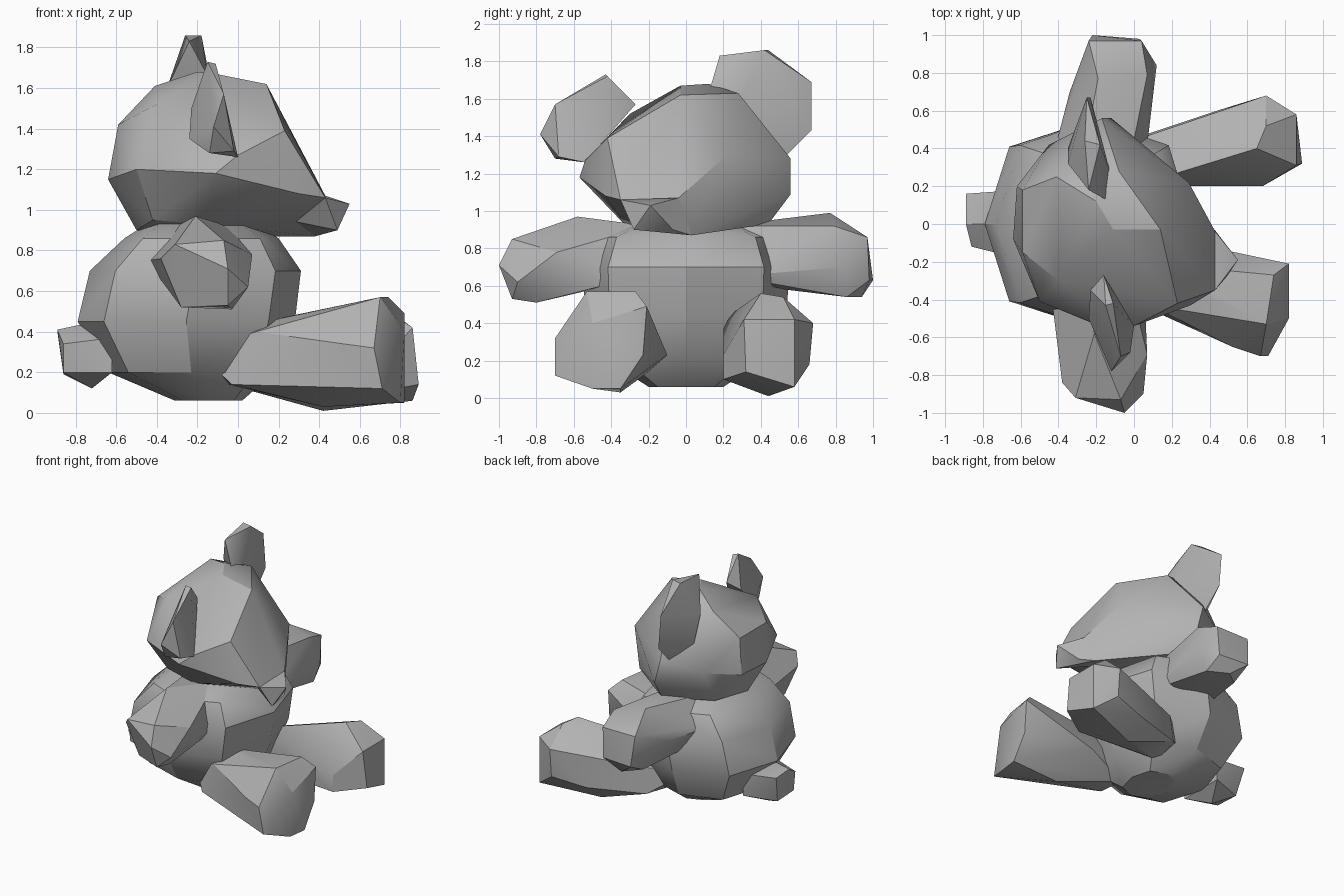
import bpy
import bmesh
from math import cos, sin, tau, radians, copysign

if "Cube" in bpy.data.objects:
    bpy.data.objects.remove(bpy.data.objects["Cube"], do_unlink=True)

# One plain grey for the whole toy
GREY = (0.45, 0.45, 0.45, 1.0)
grey = bpy.data.materials.new("plain grey")
grey.use_nodes = True
grey.diffuse_color = GREY
grey.node_tree.nodes["Principled BSDF"].inputs["Base Color"].default_value = GREY


def hull(name, corners):
    """Faceted solid wrapped around a few corner points."""
    bm = bmesh.new()
    for corner in corners:
        bm.verts.new(corner)
    result = bmesh.ops.convex_hull(bm, input=bm.verts[:])
    loose = set(result["geom_interior"]) | set(result["geom_unused"])
    spare = [item for item in loose if isinstance(item, bmesh.types.BMVert)]
    bmesh.ops.delete(bm, geom=spare, context="VERTS")
    bmesh.ops.dissolve_limit(bm, angle_limit=radians(4), verts=bm.verts[:], edges=bm.edges[:])
    bmesh.ops.recalc_face_normals(bm, faces=bm.faces[:])
    mesh = bpy.data.meshes.new(name)
    bm.to_mesh(mesh)
    bm.free()
    mesh.materials.append(grey)
    part = bpy.data.objects.new(name, mesh)
    bpy.context.collection.objects.link(part)
    bpy.ops.object.select_all(action="DESELECT")
    part.select_set(True)
    bpy.context.view_layer.objects.active = part
    bpy.ops.object.shade_smooth_by_angle(angle=radians(30))


def swell(value):
    """Push a sine or cosine outward, so an oval becomes a little squarer."""
    return copysign(abs(value) ** .8, value)


def ring(height, back, front, half_width, sides=8):
    """Level rounded outline of corner points between a back and a front limit."""
    middle, reach = (back + front) / 2, (front - back) / 2
    turns = [tau * step / sides for step in range(sides)]
    return [(middle + reach * swell(cos(t)), half_width * swell(sin(t)), height)
            for t in turns]


def mirrored(corners):
    """The same corner points on the other side of the body."""
    return [(x, -y, z) for x, y, z in corners]


# Pear-shaped body
hull("body",
     ring(height=.06, back=-.31, front=.02, half_width=.2)
     + ring(height=.2, back=-.64, front=.18, half_width=.42)
     + ring(height=.45, back=-.79, front=.28, half_width=.54)
     + ring(height=.7, back=-.73, front=.31, half_width=.55)
     + ring(height=.86, back=-.56, front=.2, half_width=.49)
     + ring(height=.93, back=-.45, front=.08, half_width=.3))

# Head, turned slightly to its right
brow_top = (.14, -.03, 1.62)
right_brow, left_brow = (.23, -.42, 1.39), (.29, .22, 1.3)
right_muzzle, left_muzzle = (.43, -.35, 1.06), (.43, -.04, 1.07)
chin = (.38, .03, .87)
crown = [(-.11, -.03, 1.67), (-.2, .12, 1.68), (-.08, .28, 1.63),
         (-.41, .25, 1.61), (-.4, -.3, 1.52)]
nape = [(-.59, -.15, 1.42), (-.59, .18, 1.42), (-.64, -.08, 1.15),
        (-.62, .2, 1.15), (-.5, -.05, .9), (-.43, .26, .92),
        (-.42, -.27, .95), (-.5, -.41, 1.2), (-.45, .42, 1.2)]
cheeks = [(-.17, .56, 1.28), (-.12, .56, 1.09), (-.1, .44, .93), (-.11, -.57, 1.18),
          (0, -.54, 1.27), (.3, -.43, 1.08), (-.15, -.33, .93), (0, .03, .87)]
hull("head", [brow_top, right_brow, left_brow, right_muzzle, left_muzzle, chin]
     + crown + nape + cheeks)

# Snout poking out below the brow
hull("snout", [right_muzzle, left_muzzle, chin, (.55, -.19, 1.03),
               (.49, -.28, .9), (.45, -.07, .9), (0, 0, 1)])

# Thin ears
hull("left_ear", [(-.24, .18, 1.83), (-.15, .13, 1.66), (-.26, .44, 1.86),
                  (-.18, .42, 1.86), (-.25, .67, 1.69), (-.23, .67, 1.43),
                  (-.35, .32, 1.6), (-.13, .29, 1.6), (-.22, .52, 1.28),
                  (-.35, .4, 1.4)])
hull("right_ear", [(-.15, -.43, 1.73), (-.11, -.42, 1.72), (-.16, -.27, 1.57),
                   (-.23, -.35, 1.5), (-.07, -.7, 1.57), (-.12, -.78, 1.41),
                   (-.14, -.7, 1.28), (-.02, -.68, 1.29), (0, -.54, 1.26),
                   (-.24, -.5, 1.35)])

# Arms reaching out sideways from shoulders sunk into the body
shoulder = [(-.3, -.2, .92), (-.05, -.2, .92), (-.45, -.28, .75),
            (-.3, -.2, .65), (.05, -.25, .65)]
hull("right_arm", shoulder + [
    (-.37, -.5, .78), (-.05, -.47, .89), (-.02, -.47, .61), (-.32, -.47, .61),
    (-.21, -.58, .97), (-.38, -.84, .76), (.07, -.69, .78), (.05, -.9, .62),
    (-.31, -.92, .83), (-.07, -.93, .85), (-.05, -1, .71), (-.05, -.93, .53),
    (-.28, -.82, .52), (-.03, -.8, .51)])
hull("left_arm", mirrored(shoulder) + [
    (-.34, .5, .75), (.01, .53, .89), (.01, .53, .58), (-.3, .53, .59),
    (-.19, .77, .99), (.07, .79, .92), (.04, .97, .86), (-.24, .97, .86),
    (.12, .84, .7), (-.22, 1, .63), (.03, .98, .63), (-.1, .94, .54),
    (.05, .86, .54), (-.22, .84, .55), (-.34, .7, .75)])

# Legs stretched forward from hips sunk into the body, ending in upturned feet
hip = [(-.2, -.25, .3), (0, -.2, .42), (-.05, -.2, .14)]
hull("right_leg", hip + [
    (.09, -.43, .4), (-.03, -.4, .14), (.1, -.25, .1), (.22, -.25, .47),
    (.3, -.1, .23), (.42, -.35, .03), (.45, -.35, .5), (.52, -.65, .34),
    (.7, -.53, .57), (.74, -.27, .57), (.82, -.21, .49), (.82, -.23, .23),
    (.82, -.35, .05), (.8, -.5, .05), (.71, -.7, .12), (.67, -.7, .32),
    (.82, -.5, .4)])
hull("left_leg", mirrored(hip) + [
    (.05, .46, .35), (.02, .46, .15), (.1, .25, .1), (.2, .28, .43),
    (.3, .2, .22), (.42, .44, .01), (.44, .6, .33), (.44, .6, .14),
    (.65, .4, .56), (.7, .52, .54), (.86, .58, .42), (.7, .68, .4),
    (.7, .66, .18), (.86, .58, .06), (.89, .32, .14), (.68, .2, .1),
    (.68, .2, .23), (.86, .31, .42)])

# Stubby tail
tail_root = [(-.62, side * .18, z) for side in (-1, 1) for z in (.2, .37)]
hull("tail", tail_root + [(-.89, .16, .4), (-.89, 0, .41), (-.86, -.12, .34),
                          (-.86, .1, .19), (-.86, -.1, .2), (-.72, 0, .12),
                          (-.75, 0, .44)])
